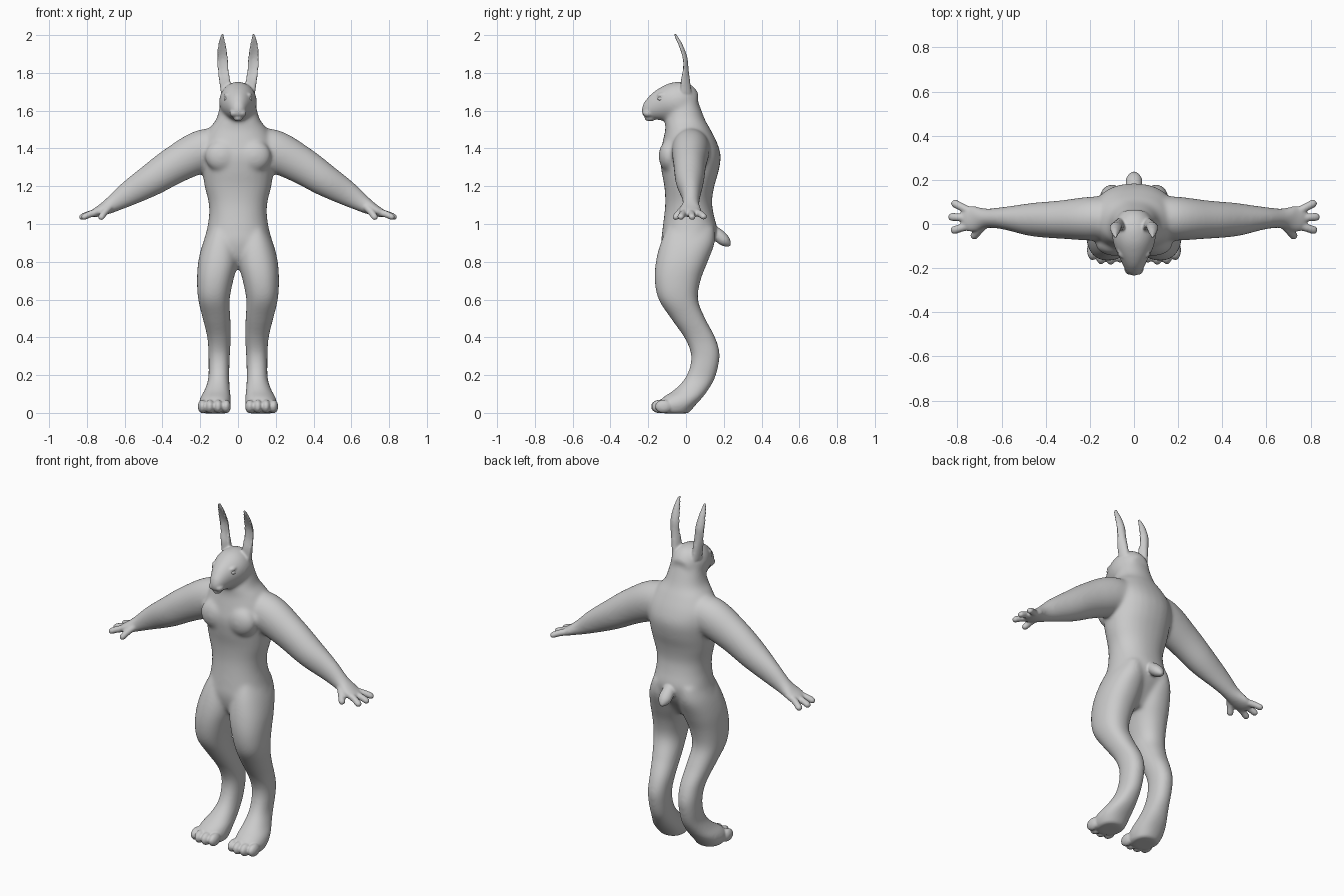
import bpy, bmesh, math
from mathutils import Vector, Matrix

if "Cube" in bpy.data.objects:
    bpy.data.objects.remove(bpy.data.objects["Cube"])

SIDES = 28


def dense(rows, n=5):
    """Catmull-Rom refinement of rows of numbers."""
    out = []
    for i in range(len(rows) - 1):
        a, b = rows[max(i - 1, 0)], rows[i]
        c, d = rows[i + 1], rows[min(i + 2, len(rows) - 1)]
        for k in range(n):
            t = k / n
            out.append([0.5 * (2 * q + (r - p) * t + (2 * p - 5 * q + 4 * r - s) * t * t
                               + (3 * q - p - 3 * r + s) * t ** 3)
                        for p, q, r, s in zip(a, b, c, d)])
    return out + [list(rows[-1])]


def skin(bm, rings, both):
    """Skin rings of points into a closed tube, optionally on both sides."""
    for s in ((1, -1) if both else (1,)):
        loops = [[bm.verts.new((p[0] * s, p[1], p[2])) for p in r] for r in rings]
        for a, b in zip(loops, loops[1:]):
            for i in range(SIDES):
                j = (i + 1) % SIDES
                bm.faces.new((a[i], a[j], b[j], b[i]))
        bm.faces.new(loops[0])
        bm.faces.new(loops[-1])


def circle(power=2.0):
    pts = []
    for i in range(SIDES):
        a = 2 * math.pi * i / SIDES
        c, s = math.cos(a), math.sin(a)
        pts.append((math.copysign(abs(c) ** (2 / power), c),
                    math.copysign(abs(s) ** (2 / power), s)))
    return pts


def slices(bm, rows, both=False, power=2.0, bend=0.0):
    """Stack of level slices: z, x0, x1, y0, y1."""
    rings = []
    for z, x0, x1, y0, y1 in dense(rows):
        rings.append([((x0 + x1) / 2 + c * (x1 - x0) / 2,
                       (y0 + y1) / 2 + s * (y1 - y0) / 2 - bend * c * c * (x1 - x0) / 0.06, z)
                      for c, s in circle(power)])
    skin(bm, rings, both)


def tube(bm, rows, both=False):
    """Tube along a path: x, y, z, sideways radius, upright radius."""
    rows = dense(rows)
    pts = [Vector(r[:3]) for r in rows]
    rings = []
    for i, r in enumerate(rows):
        t = (pts[min(i + 1, len(pts) - 1)] - pts[max(i - 1, 0)]).normalized()
        side = t.cross(Vector((0, 0, 1))).normalized()
        up = side.cross(t)
        rings.append([pts[i] + side * c * r[3] + up * s * r[4] for c, s in circle()])
    skin(bm, rings, both)


def blob(bm, pos, size, both=False):
    for s in ((1, -1) if both else (1,)):
        m = Matrix.Translation((pos[0] * s, pos[1], pos[2])) @ Matrix.Diagonal((*size, 1))
        bmesh.ops.create_uvsphere(bm, u_segments=24, v_segments=14, radius=1, matrix=m)


def make(name, bm):
    bmesh.ops.recalc_face_normals(bm, faces=bm.faces)
    me = bpy.data.meshes.new(name)
    bm.to_mesh(me)
    bm.free()
    me.polygons.foreach_set("use_smooth", [True] * len(me.polygons))
    ob = bpy.data.objects.new(name, me)
    bpy.context.collection.objects.link(ob)
    return ob


def fuse(ob, voxel, rounds):
    """Merge overlapping parts into one skin, soften it, and bake."""
    m = ob.modifiers.new("fuse", 'REMESH')
    m.mode = 'VOXEL'
    m.voxel_size = voxel
    m.use_smooth_shade = True
    m = ob.modifiers.new("soften", 'SMOOTH')
    m.factor = 0.5
    m.iterations = rounds
    dg = bpy.context.evaluated_depsgraph_get()
    me = bpy.data.meshes.new_from_object(ob.evaluated_get(dg))
    ob.modifiers.clear()
    ob.data = me


core = bmesh.new()
# torso and neck
slices(core, [(z, -x, x, a, b) for z, x, a, b in (
    (.765, .05, -.06, .05), (.82, .15, -.11, .09), (.90, .18, -.13, .145),
    (.97, .165, -.125, .165), (1.05, .153, -.115, .147), (1.12, .157, -.11, .138),
    (1.2, .177, -.115, .15), (1.28, .188, -.13, .173), (1.36, .195, -.138, .184),
    (1.43, .193, -.125, .165), (1.5, .158, -.11, .13), (1.55, .118, -.11, .102),
    (1.62, .097, -.09, .075), (1.70, .08, -.07, .045), (1.74, .05, -.05, .02))], power=2.2)
# chest muscles
blob(core, (.085, -.09, 1.36), (.09, .055, .085), True)
# legs
slices(core, [
    (-.003, .05, .19, -.13, .015), (.04, .038, .208, -.15, .05), (.08, .038, .2, -.125, .087),
    (.12, .042, .178, -.065, .117), (.18, .046, .158, -.008, .152), (.25, .045, .156, .022, .172),
    (.32, .042, .157, .024, .178), (.4, .038, .163, -.01, .155), (.5, .04, .187, -.08, .102),
    (.6, .044, .211, -.145, .064), (.7, .025, .217, -.166, .077), (.8, 0, .211, -.16, .115),
    (.9, .0, .186, -.135, .152), (.98, .03, .15, -.1, .15)], True, 2.25)
# arms and palms
tube(core, [
    (.05, .03, 1.41, .09, .09), (.18, .025, 1.39, .1, .112), (.33, .02, 1.315, .087, .1),
    (.46, .02, 1.232, .076, .086), (.58, .026, 1.16, .053, .067), (.665, .026, 1.105, .045, .046),
    (.72, .022, 1.075, .062, .032), (.765, .027, 1.055, .058, .022), (.785, .027, 1.048, .04, .012)], True)
# head
tube(core, [
    (0, .05, 1.63, .06, .06), (0, 0, 1.645, .093, .1), (0, -.05, 1.647, .1, .106),
    (0, -.1, 1.637, .09, .096), (0, -.15, 1.622, .067, .079), (0, -.19, 1.607, .048, .058),
    (0, -.22, 1.597, .033, .038), (0, -.236, 1.595, .012, .015)])
core_ob = make("core", core)
fuse(core_ob, .008, 22)

# finer parts are added to the softened core
bm = bmesh.new()
bm.from_mesh(core_ob.data)
bpy.data.objects.remove(core_ob)
# ears, cupped to the front
slices(bm, [
    (1.69, .035, .09, -.03, .03), (1.76, .042, .1, -.026, .022), (1.82, .049, .108, -.012, .014),
    (1.88, .053, .112, -.012, .008), (1.94, .062, .107, -.034, -.013), (1.98, .071, .098, -.054, -.034),
    (2.009, .078, .088, -.066, -.052)], True, bend=.016)
# fingers and thumbs
for (x, y, z), (u, v, w) in (((.74, .055, 1.064), (.825, .1, 1.035)),
                             ((.75, .027, 1.06), (.84, .033, 1.033)),
                             ((.74, -.005, 1.064), (.828, -.032, 1.033)),
                             ((.68, -.005, 1.09), (.732, -.063, 1.027))):
    tube(bm, [(x, y, z, .02, .02), ((x + u) / 2, (y + v) / 2, (z + w) / 2 + .003, .018, .018),
              (x + (u - x) * .87, y + (v - y) * .87, z + (w - z) * .87, .018, .016),
              (u, v, w, .008, .008)], True)
# toes
for x, y in ((.063, -.13), (.105, -.14), (.149, -.137), (.188, -.118)):
    blob(bm, (x, y, .034), (.025, .046, .036), True)
# muzzle pads, chin and brows
blob(bm, (.021, -.2, 1.587), (.024, .03, .022), True)
blob(bm, (0, -.19, 1.561), (.025, .03, .018))
blob(bm, (.058, -.122, 1.682), (.017, .032, .014), True)
# tail
tube(bm, [(0, .12, .975, .03, .03), (0, .165, .945, .037, .034), (0, .2, .915, .037, .032),
          (0, .22, .898, .025, .022), (0, .234, .886, .008, .008)])
body = make("body", bm)
fuse(body, .006, 5)

# eyes
eyes = bmesh.new()
blob(eyes, (.064, -.132, 1.663), (.011, .018, .012), True)
make("eyes", eyes)
